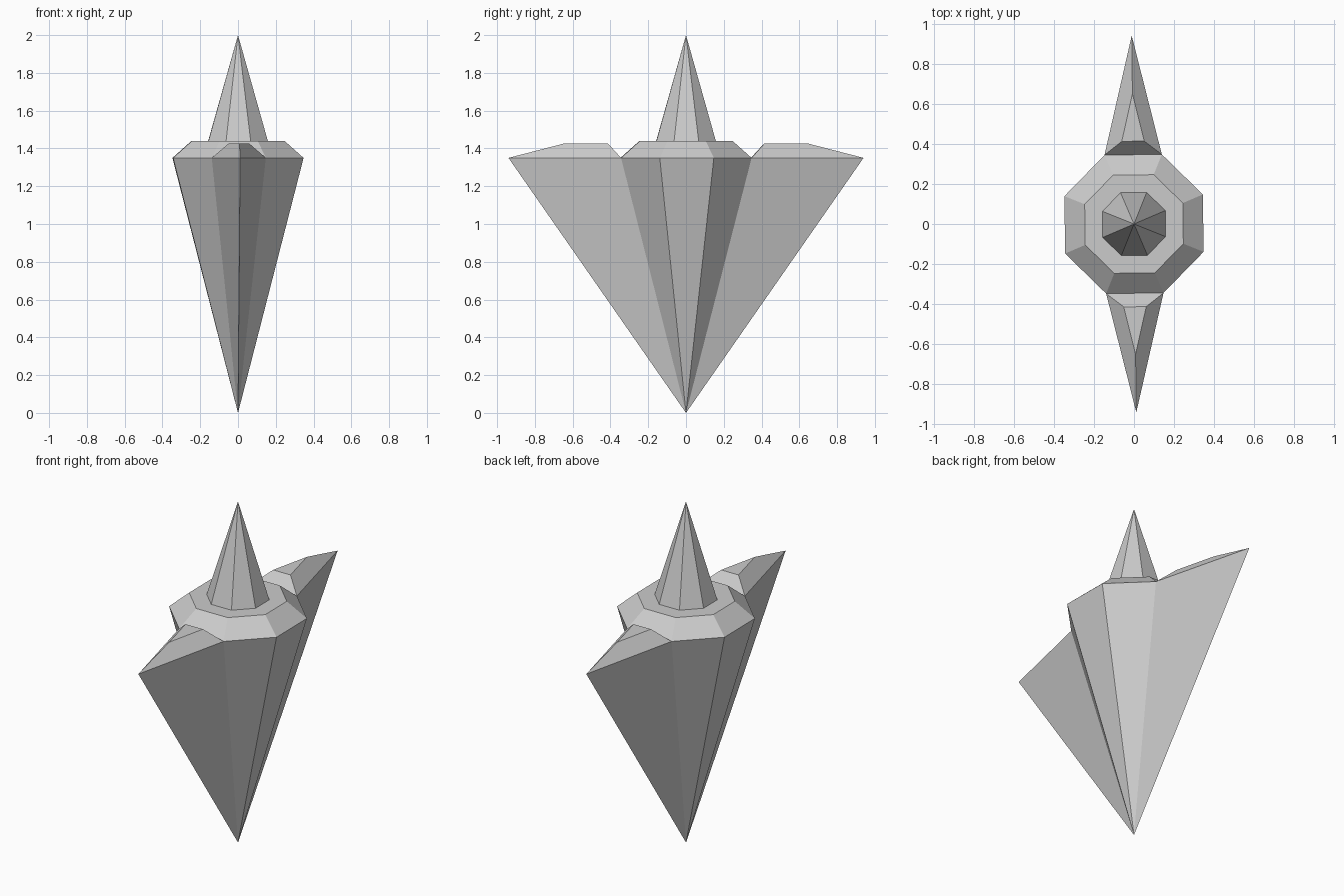
import bpy, math

if "Cube" in bpy.data.objects:
    bpy.data.objects.remove(bpy.data.objects["Cube"])

TILT = math.radians(0.7)  # slight twist of the whole model about z
RIM_R, RIM_Z = 0.374, 1.35


def make_object(name, verts, faces):
    mesh = bpy.data.meshes.new(name)
    mesh.from_pydata(verts, [], faces)
    mesh.update()
    obj = bpy.data.objects.new(name, mesh)
    bpy.context.collection.objects.link(obj)
    return obj


def ring(radius, z):
    angles = [math.radians(22.5 + 45 * i) + TILT for i in range(8)]
    return [(radius * math.cos(a), radius * math.sin(a), z) for a in angles]


def spin(points, angle):
    c, s = math.cos(angle), math.sin(angle)
    return [(x * c - y * s, x * s + y * c, z) for x, y, z in points]


# Body: eight-sided lower point, bevelled rim, flat shoulder, upper spike
rings = [(RIM_R, RIM_Z), (0.265, 1.44), (0.17, 1.44)]
verts = [(0, 0, 0)]
for r, z in rings:
    verts += ring(r, z)
verts.append((0, 0, 2.0))
top = len(verts) - 1
faces = []
for i in range(8):
    j = (i + 1) % 8
    if i not in (1, 5):  # the wings grow out of these two sides
        faces.append((0, 1 + j, 1 + i))
    for k in range(2):
        a, b = 1 + 8 * k, 9 + 8 * k
        faces.append((a + i, a + j, b + j, b + i))
    faces.append((17 + i, 17 + j, top))
make_object("body", verts, faces)

# Wings: three-sided points with a raised, bevelled top
half = RIM_R * math.sin(math.radians(22.5))
inner = RIM_R * math.cos(math.radians(22.5))
wing = [(0, 0, 0),
        (half, inner, RIM_Z), (0, 0.94, RIM_Z), (-half, inner, RIM_Z),
        (0.056, 0.413, 1.425), (0, 0.65, 1.425), (-0.056, 0.413, 1.425)]
wing_faces = [(0, 2, 1), (0, 3, 2),
              (1, 2, 5, 4), (2, 3, 6, 5), (3, 1, 4, 6), (4, 5, 6)]
for name, turn in (("back_wing", 0), ("front_wing", math.pi)):
    make_object(name, spin(wing, turn + TILT), wing_faces)
